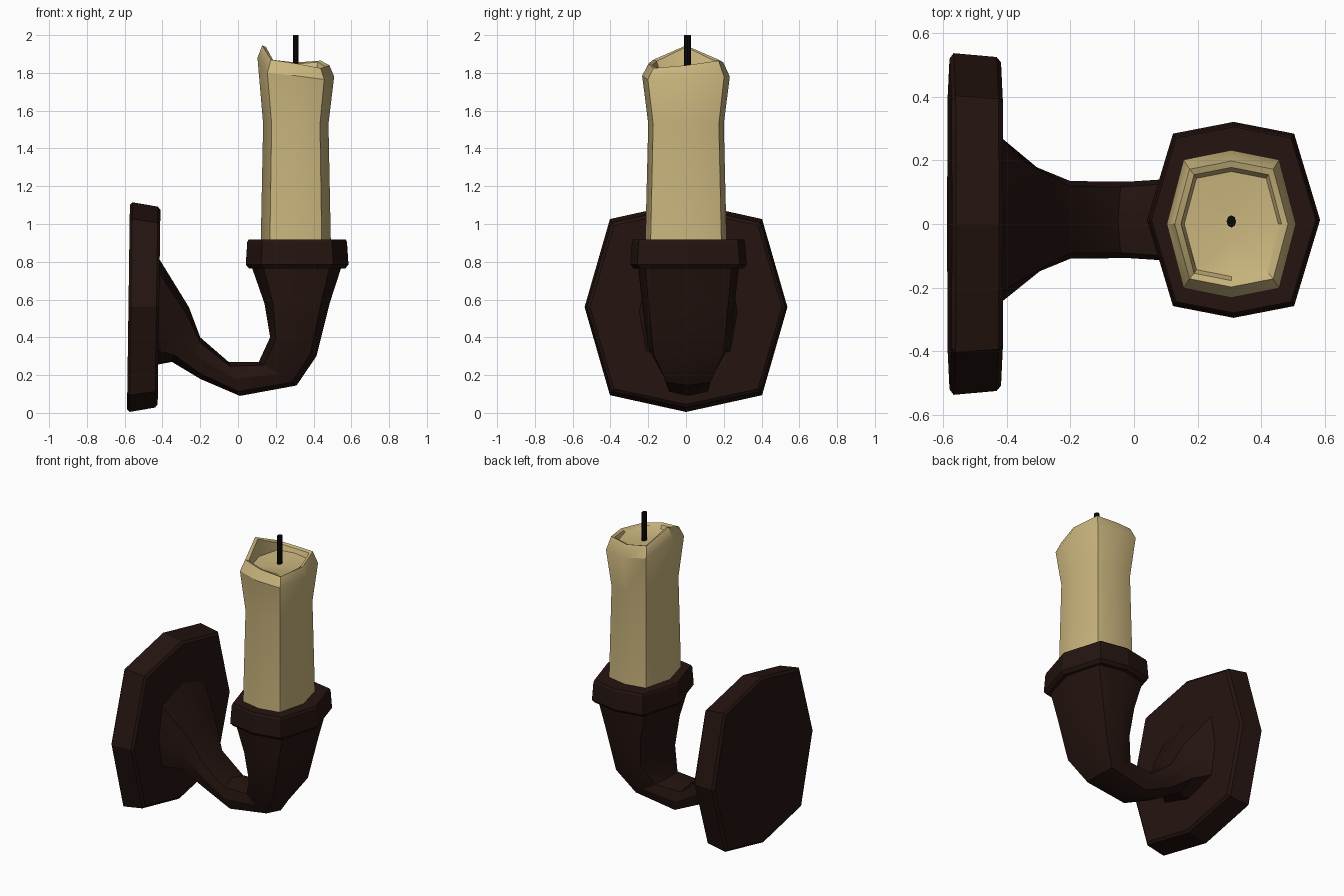
import bpy, bmesh
from mathutils import Vector

if "Cube" in bpy.data.objects:
    bpy.data.objects.remove(bpy.data.objects["Cube"])

def material(name, rgb):
    m = bpy.data.materials.new(name)
    m.diffuse_color = (*rgb, 1)
    m.use_nodes = True
    m.node_tree.nodes["Principled BSDF"].inputs["Base Color"].default_value = m.diffuse_color
    return m

IRON = material("dark_iron", (0.018, 0.007, 0.005))
WAX = material("wax", (0.60, 0.47, 0.21))
BLACK = material("wick_black", (0.003, 0.003, 0.003))

def octagon(c, u, v, ku=0.7, kv=0.88):
    """Eight points around c, tips at +-u and +-v, shoulders at ku*u + kv*v."""
    c, u, v = Vector(c), Vector(u), Vector(v)
    pattern = [(1, 0), (ku, kv), (0, 1), (-ku, kv), (-1, 0), (-ku, -kv), (0, -1), (ku, -kv)]
    return [c + u * a + v * b for a, b in pattern]

def loft(name, rings, mat, angle=30):
    bm = bmesh.new()
    vs = [[bm.verts.new(p) for p in r] for r in rings]
    for a, b in zip(vs, vs[1:]):
        n = len(a)
        for i in range(n):
            bm.faces.new((a[i], a[(i + 1) % n], b[(i + 1) % n], b[i]))
    bm.faces.new(vs[0][::-1])
    bm.faces.new(vs[-1])
    bmesh.ops.recalc_face_normals(bm, faces=bm.faces)
    me = bpy.data.meshes.new(name)
    bm.to_mesh(me)
    bm.free()
    me.materials.append(mat)
    ob = bpy.data.objects.new(name, me)
    bpy.context.collection.objects.link(ob)
    bpy.ops.object.select_all(action='DESELECT')
    bpy.context.view_layer.objects.active = ob
    ob.select_set(True)
    bpy.ops.object.shade_smooth_by_angle(angle=angle * 3.14159 / 180)
    return ob

# wall plate: slightly tilted, tapered towards the room
plate = [(-0.580, 0.520, 0.540), (-0.567, 0.537, 0.555),
         (-0.432, 0.525, 0.532), (-0.418, 0.508, 0.515)]
loft("wall_plate", [octagon((x, 0, 0.56), (0.014 * h, 0, h), (0, w, 0), 0.84, 0.75)
                    for x, w, h in plate], IRON, 20)

# arm: inner and outer points of the bend in x-z, with half width in y
arm = [((-0.42, 0.82), (-0.43, 0.255), 0.265),
       ((-0.26, 0.56), (-0.35, 0.27), 0.165),
       ((-0.20, 0.40), (-0.20, 0.18), 0.122),
       ((-0.05, 0.27), (0.01, 0.09), 0.12),
       ((0.11, 0.27), (0.31, 0.145), 0.135),
       ((0.17, 0.40), (0.415, 0.30), 0.215),
       ((0.14, 0.58), (0.485, 0.58), 0.245),
       ((0.07, 0.78), (0.55, 0.78), 0.268)]
rings = []
for (ax, az), (bx, bz), w in arm:
    rings.append(octagon(((ax + bx) / 2, 0.013, (az + bz) / 2),
                         ((ax - bx) / 2, 0, (az - bz) / 2), (0, w, 0), 0.74, 0.86))
loft("curved_arm", rings, IRON)

# cup rim
loft("cup_rim", [octagon((0.313, 0.013, z), (rx, 0, 0), (0, ry, 0))
                 for z, rx, ry in [(0.765, 0.255, 0.29), (0.785, 0.272, 0.308),
                                   (0.905, 0.264, 0.299), (0.918, 0.258, 0.292)]], IRON, 20)

# candle: straight shaft, flared shoulder, uneven melted lip and hollow top
def wax_ring(z, rx, ry, cx=0.306):
    ring = octagon((cx, 0, 0), (rx, 0, 0), (0, ry, 0), 0.74, 0.87)
    for i, p in enumerate(ring):
        p.z = z[i] if isinstance(z, list) else z
    return ring

shoulder = [1.78, 1.78, 1.78, 1.80, 1.88, 1.80, 1.785, 1.765]
lip = [1.84, 1.865, 1.855, 1.87, 1.945, 1.87, 1.85, 1.825]
loft("candle", [wax_ring(0.88, 0.186, 0.216), wax_ring(1.53, 0.173, 0.200),
                wax_ring(shoulder, 0.203, 0.232), wax_ring(lip, 0.178, 0.198),
                wax_ring([z - 0.008 for z in lip], 0.158, 0.178),
                wax_ring(1.822, 0.148, 0.165), wax_ring(1.812, 0.05, 0.05)], WAX)

# wick
loft("wick", [octagon((0.306, 0.008, z), (0.015, 0, 0), (0, 0.019, 0), 0.71, 0.71)
              for z in (1.80, 2.0)], BLACK)
